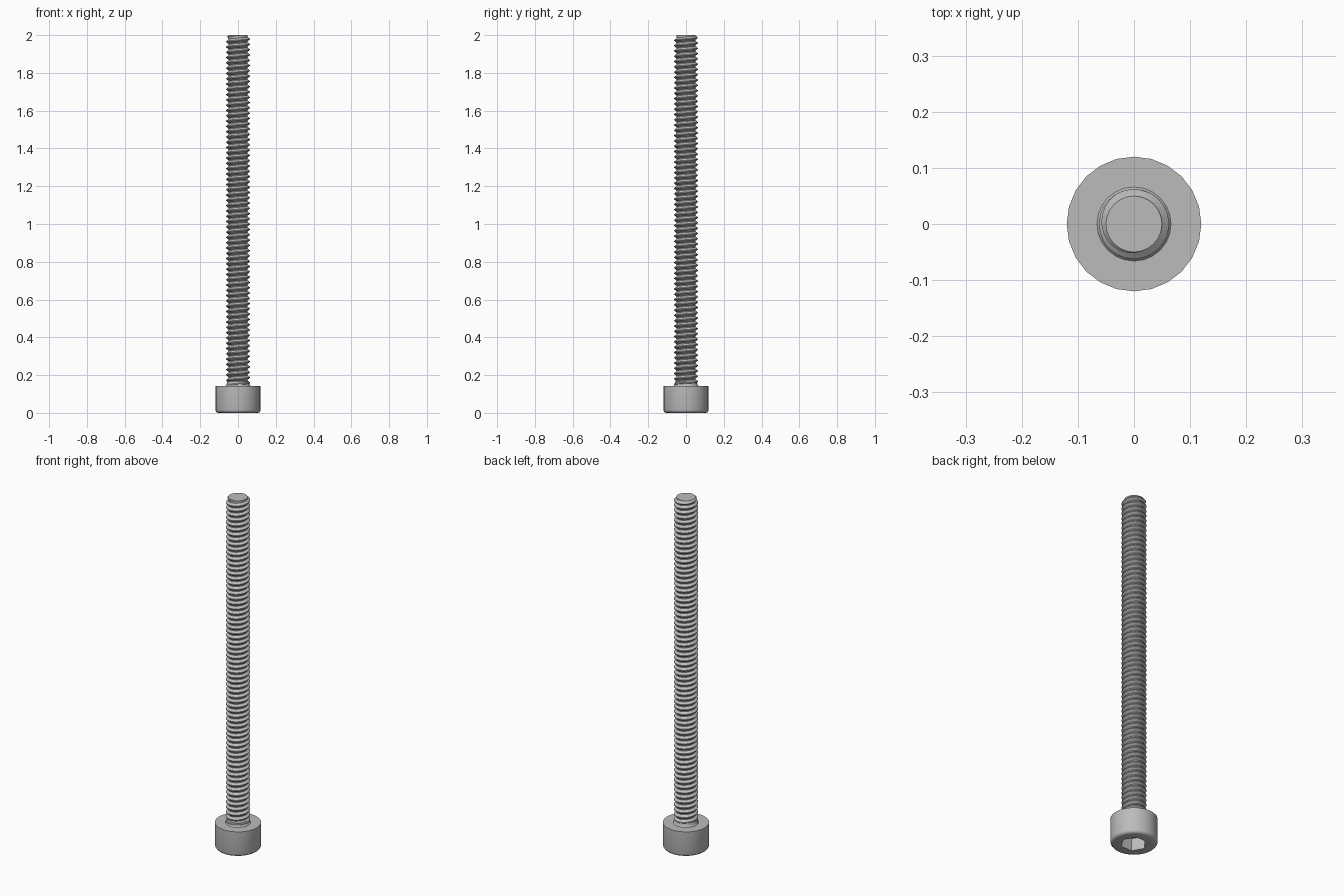
import bpy, bmesh
from math import cos, sin, pi, tau

if "Cube" in bpy.data.objects:
    bpy.data.objects.remove(bpy.data.objects["Cube"])

SIDES = 24
PITCH = 0.028
TOP = 2.0

steel = bpy.data.materials.new("grey steel")
steel.use_nodes = True
grey = (0.5, 0.5, 0.5, 1)
steel.diffuse_color = grey
steel.node_tree.nodes["Principled BSDF"].inputs["Base Color"].default_value = grey


def finish(bm, name, angle=35):
    bmesh.ops.remove_doubles(bm, verts=bm.verts, dist=1e-5)
    bmesh.ops.recalc_face_normals(bm, faces=bm.faces)
    mesh = bpy.data.meshes.new(name)
    bm.to_mesh(mesh)
    bm.free()
    mesh.materials.append(steel)
    obj = bpy.data.objects.new(name, mesh)
    bpy.context.collection.objects.link(obj)
    bpy.ops.object.select_all(action="DESELECT")
    obj.select_set(True)
    bpy.context.view_layer.objects.active = obj
    bpy.ops.object.shade_smooth_by_angle(angle=angle * pi / 180)
    return obj


def ring(bm, radius, z, sides=SIDES):
    return [bm.verts.new((radius * cos(tau * i / sides), radius * sin(tau * i / sides), z))
            for i in range(sides)]


def lathe(bm, profile, sides=SIDES):
    """Stack rings of (radius, z) and join neighbours; returns first and last ring."""
    rings = [ring(bm, r, z, sides) for r, z in profile]
    for a, b in zip(rings, rings[1:]):
        for i in range(sides):
            k = (i + 1) % sides
            bm.faces.new((a[i], a[k], b[k], b[i]))
    return rings[0], rings[-1]


# Cap head: rounded lower rim, flat upper face, hexagonal socket in the underside
bm = bmesh.new()
rim, shoulder = lathe(bm, [(0.105, 0), (0.113, 0.003), (0.118, 0.009),
                           (0.12, 0.017), (0.12, 0.143)])
bm.faces.new(shoulder)
mouth, floor = lathe(bm, [(0.068, 0), (0.068, 0.07)], 6)
bm.faces.new(floor)
per_side = SIDES // 6
for s in range(6):
    arc = [rim[(s * per_side + i) % SIDES] for i in range(per_side + 1)]
    bm.faces.new(arc + [mouth[(s + 1) % 6], mouth[s]])
finish(bm, "cap_head")

# Plain fillet where the shank meets the head
bm = bmesh.new()
low, high = lathe(bm, [(0.067, 0.142), (0.063, 0.146), (0.06, 0.152), (0.058, 0.165), (0.05, 0.172)])
bm.faces.new(low)
bm.faces.new(high)
finish(bm, "neck_fillet")

# Threaded shank: one tooth profile swept along a continuous right-hand helix
bm = bmesh.new()
tooth = [(0.05, 0.0), (0.05, 0.15), (0.0625, 0.5), (0.0625, 0.65)]
start = 0.115
steps = int((TOP - start) / PITCH + 3) * SIDES
spiral = []
for i in range(steps):
    a = tau * i / SIDES
    row = []
    for radius, rise in tooth:
        z = min(start + PITCH * (i / SIDES + rise), TOP)
        r = min(radius, 0.05 + (TOP - z) * 0.9)     # chamfered tip
        row.append(bm.verts.new((r * cos(a), r * sin(a), z)))
    spiral.append(row)
for i in range(steps - SIDES - 1):
    near = spiral[i] + [spiral[i + SIDES][0]]
    far = spiral[i + 1] + [spiral[i + 1 + SIDES][0]]
    for j in range(len(tooth)):
        bm.faces.new((near[j], far[j], far[j + 1], near[j + 1]))
bmesh.ops.remove_doubles(bm, verts=bm.verts, dist=1e-5)
bmesh.ops.delete(bm, geom=[v for v in bm.verts if not v.link_faces], context="VERTS")
tip = [v for v in bm.verts if v.co.z > TOP - 1e-5]
tip_edges = {e for v in tip for e in v.link_edges
             if e.is_boundary and e.other_vert(v).co.z > TOP - 1e-5}
bmesh.ops.contextual_create(bm, geom=list(tip_edges))
finish(bm, "threaded_shank", 30)
